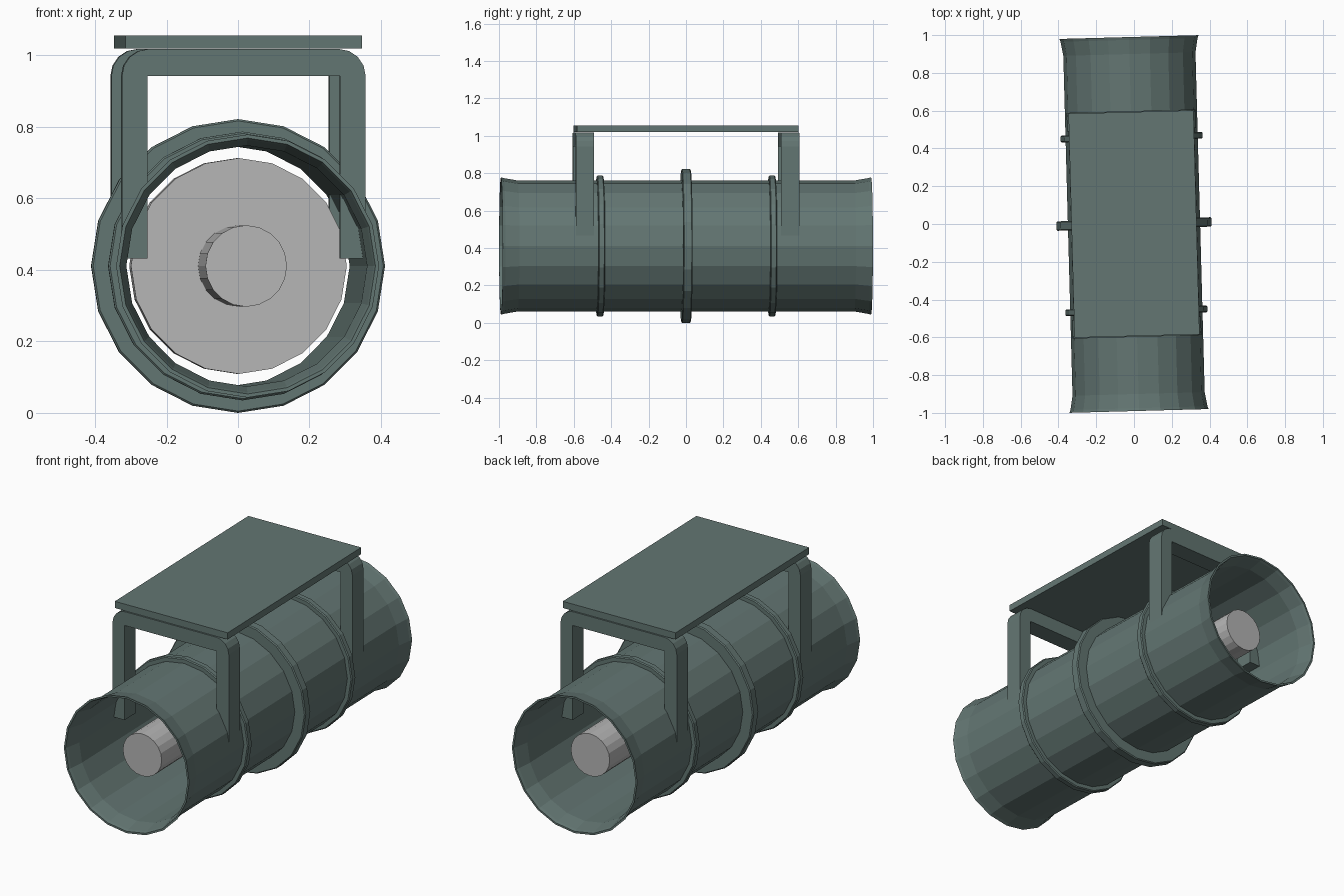
import bpy, bmesh, math
from mathutils import Matrix

if "Cube" in bpy.data.objects:
    bpy.data.objects.remove(bpy.data.objects["Cube"])

AXIS_Z = 0.411
SIDES = 20
TURN = Matrix.Rotation(math.radians(1.55), 4, 'Z')   # whole fan sits slightly turned


def material(name, rgb):
    m = bpy.data.materials.new(name)
    m.diffuse_color = (*rgb, 1)
    m.use_nodes = True
    m.node_tree.nodes["Principled BSDF"].inputs["Base Color"].default_value = m.diffuse_color
    return m


green = material("grey_green_paint", (0.125, 0.182, 0.17))
grey = material("light_grey_metal", (0.47, 0.47, 0.47))


def finish(name, bm, mat):
    bmesh.ops.recalc_face_normals(bm, faces=bm.faces)
    bm.transform(TURN)
    me = bpy.data.meshes.new(name)
    bm.to_mesh(me)
    bm.free()
    me.materials.append(mat)
    ob = bpy.data.objects.new(name, me)
    bpy.context.collection.objects.link(ob)
    return ob


def lathe(name, profile, mat, closed=True):
    """Spin (radius, y) points round the fan axis; open profiles get end caps."""
    bm = bmesh.new()
    loops = []
    for r, y in profile:
        loops.append([bm.verts.new((r * math.sin(math.tau * i / SIDES), y,
                                    AXIS_Z + r * math.cos(math.tau * i / SIDES)))
                      for i in range(SIDES)])
    n = len(loops)
    for k in range(n if closed else n - 1):
        a, b = loops[k], loops[(k + 1) % n]
        for i in range(SIDES):
            j = (i + 1) % SIDES
            bm.faces.new((a[i], a[j], b[j], b[i]))
    if not closed:
        bm.faces.new(loops[0])
        bm.faces.new(loops[-1])
    return finish(name, bm, mat)


def extrude_y(name, outline, y0, y1, mat):
    """Extrude an (x, z) outline from y0 to y1."""
    bm = bmesh.new()
    face = bm.faces.new([bm.verts.new((x, y0, z)) for x, z in outline])
    new = bmesh.ops.extrude_face_region(bm, geom=[face])["geom"]
    bmesh.ops.translate(bm, vec=(0, y1 - y0, 0),
                        verts=[v for v in new if isinstance(v, bmesh.types.BMVert)])
    return finish(name, bm, mat)


# Casing: thin open tube with flared mouths
outer = [(0.368, -0.99), (0.363, -0.975), (0.35, -0.90),
         (0.35, 0.90), (0.363, 0.975), (0.368, 0.99)]
inner = [(r - (0.010 if abs(y) > 0.95 else 0.013), y) for r, y in reversed(outer)]
lathe("casing_tube", outer + inner, green)


# Flange rings round the casing
def flange(name, y, r, w):
    h, b = w / 2, 0.005
    lathe(name, [(0.343, y - h), (r - b, y - h), (r, y - h + b),
                 (r, y + h - b), (r - b, y + h), (0.343, y + h)], green)


flange("middle_flange", 0, 0.411, 0.05)
flange("front_flange", -0.46, 0.376, 0.036)
flange("rear_flange", 0.46, 0.376, 0.036)

# Impeller disc with motor hubs on both sides
lathe("impeller_and_motor", [(0.114, -0.85), (0.114, -0.09), (0.302, -0.09),
                             (0.302, 0.09), (0.114, 0.09), (0.114, 0.85)],
      grey, closed=False)

# Hanger brackets: inverted U with rounded outer corners
W, T, TOP, BOTTOM, R = 0.341, 0.071, 1.018, 0.432, 0.075
corner = [(W - R + R * math.cos(math.radians(a)), TOP - R + R * math.sin(math.radians(a)))
          for a in (0, 22.5, 45, 67.5, 90)]
half = [(W - T, TOP - 0.075), (W - T, BOTTOM), (W, BOTTOM)] + corner
bracket = half + [(-x, z) for x, z in reversed(half)]
for name, s in (("front_bracket", -1), ("rear_bracket", 1)):
    extrude_y(name, bracket, s * 0.5, s * 0.598, green)

# Mounting plate
P = 0.331
extrude_y("mounting_plate", [(-P, 1.02), (P, 1.02), (P, 1.056), (-P, 1.056)], -0.593, 0.593, green)
